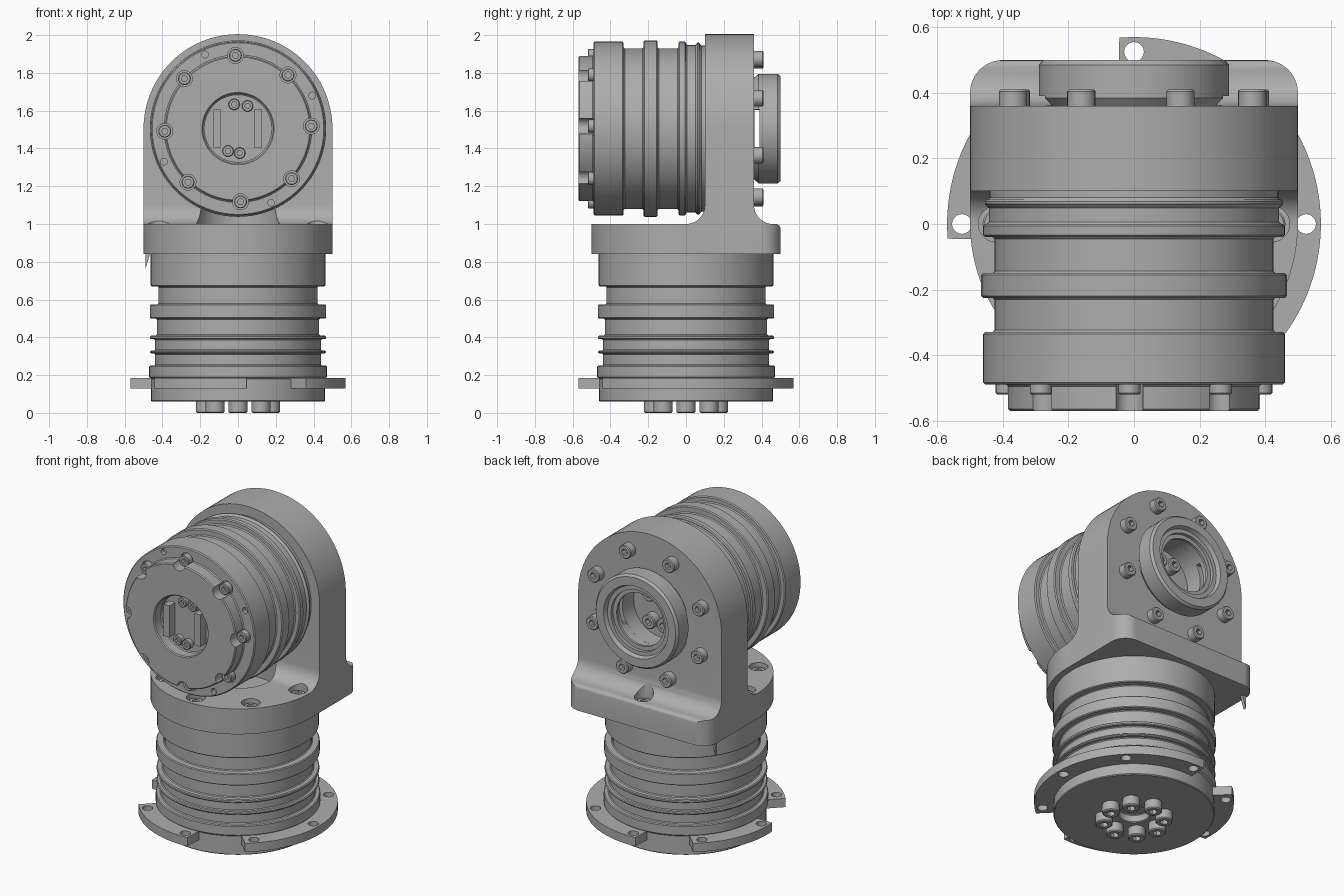
import bpy, bmesh
from math import sin, cos, pi, radians
from mathutils import Matrix, Vector

cube = bpy.data.objects.get("Cube")
if cube:
    bpy.data.objects.remove(cube)

grey = bpy.data.materials.new("machined_grey")
grey.use_nodes = True
COLOUR = (0.42, 0.42, 0.42, 1)
grey.diffuse_color = COLOUR
grey.node_tree.nodes["Principled BSDF"].inputs["Base Color"].default_value = COLOUR

AXIS_Z = 1.505
UP = Matrix.Identity(4)
DOWN = Matrix.Rotation(pi, 4, 'X')
BACK = Matrix.Rotation(-pi / 2, 4, 'X')
FRONT = Matrix.Rotation(pi / 2, 4, 'X')


def arc(cx, cy, r, a0, a1, n=12):
    return [(cx + r * cos(radians(a0 + (a1 - a0) * i / n)),
             cy + r * sin(radians(a0 + (a1 - a0) * i / n))) for i in range(n + 1)]


def lathe(bm, profile, matrix=UP, segs=72, hex_from=None):
    """Revolve (radius, height) points about local z; ends join if off the axis."""
    rings = []
    for i, (r, z) in enumerate(profile):
        if r == 0:
            rings.append([bm.verts.new(matrix @ Vector((0, 0, z)))] * segs)
            continue
        ring = []
        for s in range(segs):
            a = 2 * pi * s / segs
            k = r
            if hex_from is not None and i >= hex_from:
                k = r * cos(pi / 6) / cos(a % (pi / 3) - pi / 6)
            ring.append(bm.verts.new(matrix @ Vector((k * cos(a), k * sin(a), z))))
        rings.append(ring)
    pairs = list(zip(rings, rings[1:]))
    if profile[0][0] > 0:
        pairs.append((rings[-1], rings[0]))
    for a, b in pairs:
        for s in range(segs):
            t = (s + 1) % segs
            corners = list(dict.fromkeys((a[s], a[t], b[t], b[s])))
            if len(corners) > 2:
                bm.faces.new(corners)


def cylinder(bm, r, h, matrix, segs=24):
    lathe(bm, [(0, 0), (r, 0), (r, h), (0, h)], matrix, segs)


def screw(bm, r, h, matrix):
    e = r * 0.12
    lathe(bm, [(0, 0), (r, 0), (r, h - e), (r - e, h), (r * 0.5, h),
               (r * 0.5, h * 0.45), (0, h * 0.45)], matrix, 24, hex_from=4)


def prism(bm, outline, lo, hi, place):
    a = [bm.verts.new(place(u, v, lo)) for u, v in outline]
    b = [bm.verts.new(place(u, v, hi)) for u, v in outline]
    bm.faces.new(a)
    bm.faces.new(b)
    for i in range(len(a)):
        j = (i + 1) % len(a)
        bm.faces.new((a[i], a[j], b[j], b[i]))


def box(bm, size, centre):
    m = Matrix.Translation(centre) @ Matrix.Diagonal((*size, 1))
    bmesh.ops.create_cube(bm, size=1, matrix=m)


def finish(name, build, bevel=0, cuts=(), common=()):
    """Make an object, apply its bevel and booleans, then shade it."""
    def make(label, fill):
        bm = bmesh.new()
        fill(bm)
        bmesh.ops.recalc_face_normals(bm, faces=bm.faces)
        mesh = bpy.data.meshes.new(label)
        bm.to_mesh(mesh)
        bm.free()
        mesh.materials.append(grey)
        ob = bpy.data.objects.new(label, mesh)
        bpy.context.scene.collection.objects.link(ob)
        return ob
    ob = make(name, build)
    if bevel:
        m = ob.modifiers.new("edge", 'BEVEL')
        m.width, m.segments, m.limit_method = bevel, 1, 'ANGLE'
        m.angle_limit = radians(40)
    helpers = []
    for op, fills in (('INTERSECT', common), ('DIFFERENCE', cuts)):
        for fill in fills:
            helper = make("cutter", fill)
            helper.hide_render = True
            helpers.append(helper)
            m = ob.modifiers.new("cut", 'BOOLEAN')
            m.operation, m.object, m.solver = op, helper, 'EXACT'
    graph = bpy.context.evaluated_depsgraph_get()
    mesh = bpy.data.meshes.new_from_object(ob.evaluated_get(graph))
    ob.modifiers.clear()
    ob.data = mesh
    for helper in helpers:
        bpy.data.objects.remove(helper)
    bpy.ops.object.select_all(action='DESELECT')
    ob.select_set(True)
    bpy.context.view_layer.objects.active = ob
    bpy.ops.object.shade_smooth_by_angle(angle=radians(30))


def flat_ring(r, angles, z, turn=UP):
    """Spots around the upright axis."""
    return [Matrix.Translation((r * cos(radians(a)), r * sin(radians(a)), z)) @ turn for a in angles]


def side_ring(r, angles, y, turn):
    """Spots around the horizontal axis."""
    return [Matrix.Translation((r * cos(radians(a)), y, AXIS_Z + r * sin(radians(a)))) @ turn for a in angles]


def many(func, r, h, spots):
    return lambda bm: [func(bm, r, h, m) for m in spots]


def steps(*bands):
    """Stepped profile from (radius, start, end) bands."""
    return [p for r, a, b in bands for p in ((r, a), (r, b))]


EIGHTHS = range(0, 360, 45)

# Lower motor housing with grooves and collars
lower = [(0, .11), (.09, .11)] + [(.09, .06)] + steps(
    (.46, .06, .185), (.47, .185, .25), (.44, .25, .315), (.465, .315, .33),
    (.44, .33, .39), (.465, .39, .41), (.43, .41, .5), (.467, .5, .575),
    (.422, .575, .67), (.462, .67, .845)) + [(0, .845)]
finish("lower_housing", lambda bm: lathe(bm, lower), bevel=.006)
finish("bottom_screws", many(screw, .05, .065, flat_ring(.172, EIGHTHS, .065, DOWN)))

# Mounting flange with swept ears and bolt holes
flange = []
for deg in [d * 1.5 for d in range(240)]:
    t = -deg % 90
    r = .57 if t <= 51 or t >= 85 or deg < 40 else .455
    flange.append((r * cos(radians(deg)), r * sin(radians(deg))))
finish("mounting_flange",
       lambda bm: prism(bm, flange, .13, .185, lambda u, v, w: (u, v, w)),
       cuts=[many(cylinder, .03, .2, flat_ring(.525, EIGHTHS, .06))])

# Angle bracket: side profile trimmed by its arch and its footprint
side = ([(-.6, .84), (-.6, 1)] + arc(0, 1.1, .1, -90, 0) + [(.1, 2.1), (.36, 2.1)]
        + arc(.46, 1.1, .1, 180, 270) + arc(.475, .975, .025, 90, 0, 4) + [(.5, .84)])
arch = [(-.6, .7), (.6, .7), (.6, 1.49)] + arc(0, AXIS_Z, .5, 0, 180, 48) + [(-.6, 1.49)]
foot = arc(0, 0, .5, 180, 360, 48) + arc(.4, .4, .1, 0, 90) + arc(-.4, .4, .1, 90, 180)
finish("angle_bracket",
       lambda bm: prism(bm, side, -.7, .7, lambda u, v, w: (w, u, v)),
       common=[lambda bm: prism(bm, arch, -.8, .8, lambda u, v, w: (u, w, v)),
               lambda bm: prism(bm, foot, .5, 2.3, lambda u, v, w: (u, v, w))],
       cuts=[many(cylinder, .055, .17, flat_ring(.42, (180, 225, 270, 315, 0, 90), .95)),
             lambda bm: cylinder(bm, .22, .23, Matrix.Translation((0, 0, .88)), 48),
             lambda bm: cylinder(bm, .19, .3, side_ring(0, [0], .25, BACK)[0], 48)])
finish("bracket_foot_screws",
       many(screw, .042, .035, flat_ring(.42, (180, 225, 270, 315, 0, 90), .945)))
finish("bracket_back_screws",
       many(screw, .043, .055, side_ring(.395, [a + 24 for a in EIGHTHS], .355, BACK)))
finish("locating_spur",
       lambda bm: prism(bm, [(-.49, .845), (-.49, .76), (-.465, .845)], .39, .41,
                        lambda u, v, w: (u, w, v)))

# Upper motor housing, lying on its side
upper = [(0, -.5), (.185, -.5), (.185, -.57)] + steps(
    (.385, -.57, -.49), (.46, -.49, -.33), (.425, -.33, -.225), (.467, -.225, -.15),
    (.425, -.15, -.04), (.46, -.04, 0), (.443, 0, .055), (.455, .055, .075),
    (.44, .075, .13)) + [(0, .13)]
hub = side_ring(0, [0], 0, BACK)[0]
cap_angles = [a + 2 for a in EIGHTHS]
finish("upper_housing", lambda bm: lathe(bm, upper, hub, 96), bevel=.006,
       cuts=[many(cylinder, .042, .12, side_ring(.388, cap_angles, -.475, FRONT)),
             many(cylinder, .018, .1, side_ring(.43, range(24, 360, 90), -.465, FRONT))])
finish("front_cap_screws", many(screw, .034, .05, side_ring(.388, cap_angles, -.47, FRONT)))
finish("front_recess_screws",
       many(screw, .03, .035, side_ring(.13, (67, 99, 246, 274), -.497, FRONT)))


# Connector bars inside the front recess
def bars(bm):
    for x in (-.11, .105):
        box(bm, (.042, .06, .2), (x, -.525, AXIS_Z))


finish("connector_bars", bars)

# Hollow rear hub with side windows and inner screws
boss = [(.19, .35), (.26, .35), (.29, .385), (.29, .485), (.278, .5),
        (.225, .5), (.215, .475), (.19, .475)]
finish("rear_hub", lambda bm: lathe(bm, boss, hub),
       cuts=[lambda bm: box(bm, (1, .028, .2), (0, .376, AXIS_Z))])
finish("rear_hub_clip",
       lambda bm: lathe(bm, [(.165, .44), (.195, .44), (.195, .455), (.165, .455)], hub))
finish("rear_hub_screws",
       many(screw, .045, .06, side_ring(.1, (60, 120, 240, 300), .245, BACK)))
